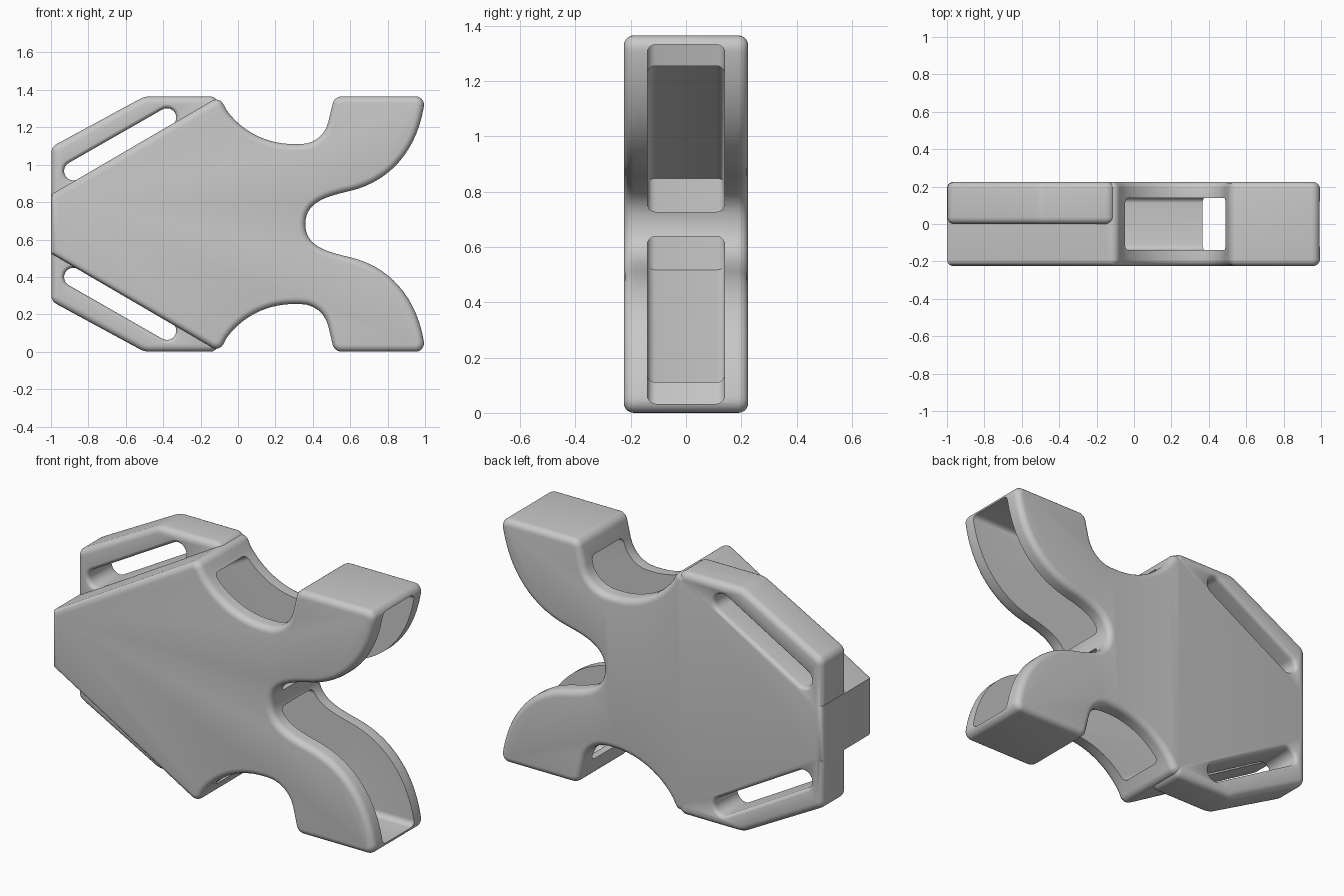
import bpy, bmesh, math
from mathutils import Vector

MID = 0.6825      # height of the symmetry plane
HALF = 0.225      # half thickness

if "Cube" in bpy.data.objects:
    bpy.data.objects.remove(bpy.data.objects["Cube"])


def bezier(a, b, c, d, n=14):
    """Points on a cubic curve, as corners without rounding."""
    a, b, c, d = map(Vector, (a, b, c, d))
    pts = []
    for i in range(n + 1):
        t = i / n
        s = 1 - t
        p = a * s**3 + b * 3 * s * s * t + c * 3 * s * t * t + d * t**3
        pts.append((p.x, p.y, 0))
    return pts


def reflected(corners):
    """Corners reflected about the symmetry plane, in reverse order."""
    return [(x, 2 * MID - z, r) for x, z, r in reversed(corners)]


def mirrored(half):
    """Close a half outline with its reflection."""
    return half + [c for c in reflected(half) if abs(c[1] - MID) > 0.001]


def rounded(corners, n=6):
    """Turn (x, z, tangent length) corners into an outline with circular arcs."""
    out = []
    for i, (x, z, t) in enumerate(corners):
        p = Vector((x, z))
        if t == 0:
            out.append(p)
            continue
        u = (Vector(corners[i - 1][:2]) - p).normalized()
        v = (Vector(corners[(i + 1) % len(corners)][:2]) - p).normalized()
        half_angle = u.angle(v) / 2
        centre = p + (u + v).normalized() * t / math.cos(half_angle)
        a, b = p + u * t - centre, p + v * t - centre
        sweep = math.pi - 2 * half_angle
        for k in range(n + 1):
            s = sweep * k / n
            out.append(centre + (a * math.sin(sweep - s) + b * math.sin(s)) / math.sin(sweep))
    return [p for i, p in enumerate(out) if (p - out[i - 1]).length > 0.0005]


def inset(pts, d):
    """Move an outline inward by d."""
    area = sum(pts[i - 1].x * p.y - pts[i - 1].y * p.x for i, p in enumerate(pts))
    sign = 1 if area > 0 else -1
    out = []
    for i, p in enumerate(pts):
        e1 = (p - pts[i - 1]).normalized()
        e2 = (pts[(i + 1) % len(pts)] - p).normalized()
        n1, n2 = Vector((-e1.y, e1.x)), Vector((-e2.y, e2.x))
        m = (n1 + n2).normalized()
        out.append(p + m * (sign * d / max(m.dot(n1), 0.5)))
    return out


def prism(name, corners, y0, y1, r, steps=5):
    """Outline extruded along y with rounded rims (negative r flares them)."""
    pts = rounded(corners)
    levels = []
    for k in range(steps + 1):
        a = math.pi / 2 * k / steps
        levels.append((abs(r) * (1 - math.cos(a)), r * (1 - math.sin(a))))
    rings = [(y0 + s, d) for s, d in levels] + [(y1 - s, d) for s, d in reversed(levels)]
    bm = bmesh.new()
    loops = [[bm.verts.new((p.x, y, p.y)) for p in inset(pts, d)] for y, d in rings]
    for la, lb in zip(loops, loops[1:]):
        for i in range(len(la)):
            bm.faces.new((la[i - 1], la[i], lb[i], lb[i - 1]))
    bm.faces.new(loops[0][::-1])
    bm.faces.new(loops[-1])
    if bm.calc_volume(signed=True) < 0:
        bmesh.ops.reverse_faces(bm, faces=bm.faces[:])
    mesh = bpy.data.meshes.new(name)
    bm.to_mesh(mesh)
    bm.free()
    obj = bpy.data.objects.new(name, mesh)
    bpy.context.collection.objects.link(obj)
    return obj


def combine(target, tool, operation):
    """Apply a boolean and remove its tool."""
    mod = target.modifiers.new("combine", 'BOOLEAN')
    mod.operation, mod.solver, mod.object = operation, 'EXACT', tool
    bpy.context.view_layer.objects.active = target
    bpy.context.view_layer.update()
    bpy.ops.object.modifier_apply(modifier=mod.name)
    bpy.data.objects.remove(tool)


# Main body: tapered end, scooped sides and two curved arms
body_half = [(-1, 0.84, 0), (-0.1, 1.365, 0.045)]
body_half += bezier((-0.06, 1.29), (0.02, 1.18), (0.15, 1.11), (0.3, 1.11))
body_half += [(0.455, 1.11, 0.12), (0.515, 1.365, 0.04), (1, 1.365, 0.05)]
body_half += bezier((0.992, 1.3), (0.95, 1.07), (0.81, 0.91), (0.6, 0.86))
body_half += bezier((0.6, 0.86), (0.47, 0.83), (0.36, 0.8), (0.36, MID))
body = prism("buckle_body", mirrored(body_half), -HALF, HALF, 0.036)

# Strap plate: wider rear half with angled bars
plate_half = [(-0.998, 1.095, 0.03), (-0.5, 1.365, 0.03),
              (-0.08, 1.365, 0.07), (-0.15, 1.2, 0)]
plate = prism("strap_plate", mirrored(plate_half), 0, HALF - 0.0006, 0.036)
combine(body, plate, 'UNION')

# Hollow chamber beside the central web, open to the scoop and the arm
chamber = [(-0.78, 0.727, 0), (1.2, 0.727, 0), (1.2, 1.332, 0), (0.55, 1.332, 0),
           (0.53, 1.255, 0), (0.42, 1.255, 0), (0, 1.303, 0), (-0.78, 0.848, 0)]

# Strap slot: a capsule along the angled bar
lower, upper = Vector((-0.88, 0.966)), Vector((-0.38, 1.252))
heading = math.atan2(upper.y - lower.y, upper.x - lower.x)
slot = []
for centre, start in ((upper, -math.pi / 2), (lower, math.pi / 2)):
    for k in range(13):
        a = heading + start + math.pi * k / 12
        slot.append((centre.x + 0.05 * math.cos(a), centre.y + 0.05 * math.sin(a), 0))

# Cut both sides
for hollow, hole in ((chamber, slot), (reflected(chamber), reflected(slot))):
    combine(body, prism("chamber_cutter", hollow, -0.14, 0.14, 0.03), 'DIFFERENCE')
    combine(body, prism("slot_cutter", hole, -0.001, HALF + 0.001, -0.025), 'DIFFERENCE')

# Plain grey plastic
grey = bpy.data.materials.new("grey_plastic")
grey.use_nodes = True
colour = (0.58, 0.58, 0.58, 1)
grey.diffuse_color = colour
grey.node_tree.nodes["Principled BSDF"].inputs["Base Color"].default_value = colour
body.data.materials.clear()
body.data.materials.append(grey)

bpy.ops.object.select_all(action='DESELECT')
body.select_set(True)
bpy.context.view_layer.objects.active = body
bpy.ops.object.shade_smooth_by_angle(angle=math.radians(30))
